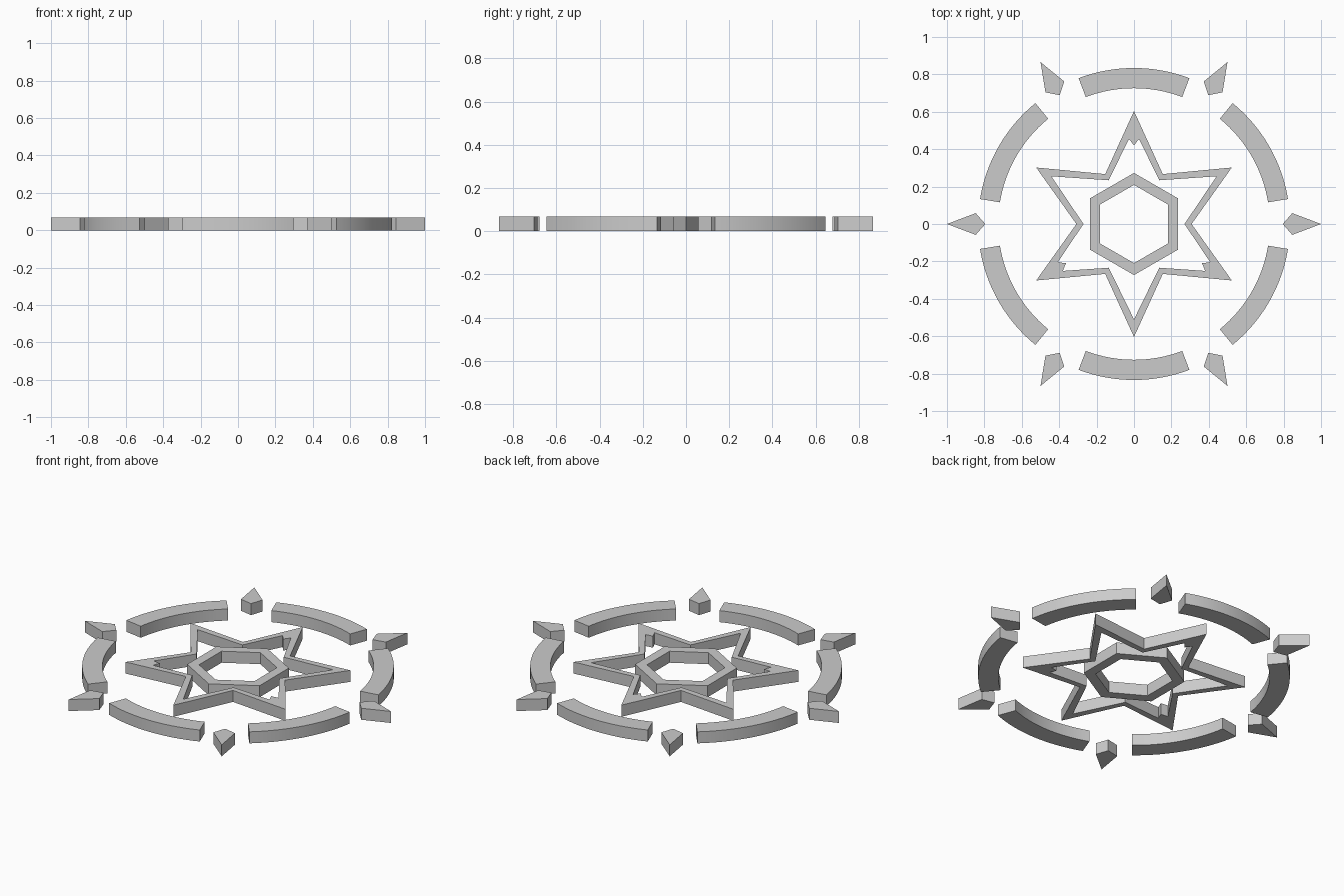
import bpy, bmesh
from math import cos, sin, radians

if "Cube" in bpy.data.objects:
    bpy.data.objects.remove(bpy.data.objects["Cube"])

H = 0.068


def polar(r, deg):
    return (r * cos(radians(deg)), r * sin(radians(deg)))


def turn(p, deg):
    c, s = cos(radians(deg)), sin(radians(deg))
    return (p[0] * c - p[1] * s, p[0] * s + p[1] * c)


def slab(name, polys, smooth=False):
    """Join flat 2D polygons into one sheet and extrude it to the slab height."""
    bm = bmesh.new()
    for poly in polys:
        bm.faces.new([bm.verts.new((x, y, 0)) for x, y in poly])
    bmesh.ops.remove_doubles(bm, verts=bm.verts[:], dist=1e-4)
    ext = bmesh.ops.extrude_face_region(bm, geom=bm.faces[:])
    top = [g for g in ext["geom"] if isinstance(g, bmesh.types.BMVert)]
    bmesh.ops.translate(bm, verts=top, vec=(0, 0, H))
    bmesh.ops.recalc_face_normals(bm, faces=bm.faces[:])
    me = bpy.data.meshes.new(name)
    bm.to_mesh(me)
    bm.free()
    ob = bpy.data.objects.new(name, me)
    bpy.context.collection.objects.link(ob)
    if smooth:
        bpy.ops.object.select_all(action='DESELECT')
        ob.select_set(True)
        bpy.context.view_layer.objects.active = ob
        bpy.ops.object.shade_smooth_by_angle(angle=radians(30))
    return ob


# Hexagonal centre ring
slab("hexagon_ring", [
    [polar(0.273, a), polar(0.273, a + 60), polar(0.209, a + 60), polar(0.209, a)]
    for a in range(30, 390, 60)])

# Six-pointed star frame; every second tip has a notched inner corner
rays = []
for i in range(6):
    a = 90 + 60 * i
    if i % 2 == 0:
        inner = [turn(p, a) for p in ((0.455, 0.027), (0.42, 0), (0.455, -0.027))]
    else:
        inner = [polar(0.51, a)]
    rays.append([polar(0.308, a - 30), polar(0.604, a), polar(0.308, a + 30),
                 polar(0.27, a + 30)] + inner + [polar(0.27, a - 30)])
slab("star_frame", rays)

# Outer ring segments and the spikes between them
HALF, N = 20.8, 16
for i in range(6):
    mid = 30 + 60 * i
    angs = [mid - HALF + 2 * HALF * k / N for k in range(N + 1)]
    slab(f"ring_segment_{i + 1}", [
        [polar(0.834, a), polar(0.834, b), polar(0.726, b), polar(0.726, a)]
        for a, b in zip(angs, angs[1:])], smooth=True)
    kite = [(0.795, 0), (0.846, -0.058), (1.0, 0), (0.846, 0.058)]
    slab(f"spike_{i + 1}", [[turn(p, 60 * i) for p in kite]])
